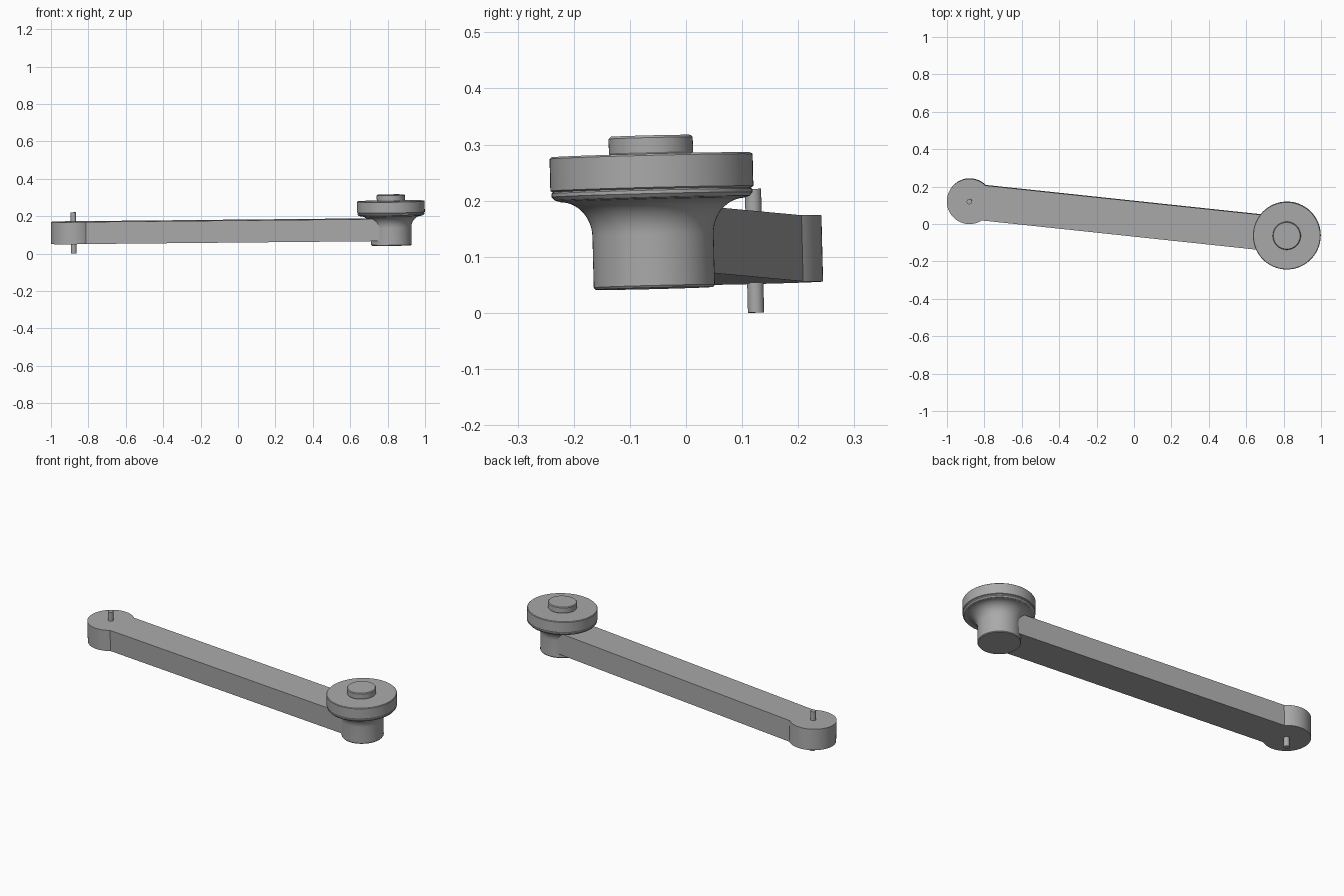
import bpy, bmesh, math
from mathutils import Matrix, Vector

cube = bpy.data.objects.get("Cube")
if cube:
    bpy.data.objects.remove(cube, do_unlink=True)

gray = bpy.data.materials.new("plain gray")
gray.use_nodes = True
color = (0.4, 0.4, 0.4, 1)
gray.diffuse_color = color
gray.node_tree.nodes["Principled BSDF"].inputs["Base Color"].default_value = color

PIVOT = Vector((-0.879, 0.122, 0))
KNOB = Vector((0.819, -0.058, 0))
ARM_LOW, ARM_HIGH = 0.053, 0.171

# The whole crank leans slightly about its pivot
centre = Matrix.Translation(PIVOT + Vector((0, 0, 0.11)))
lean = centre @ Matrix.Rotation(0.025, 4, 'X') @ Matrix.Rotation(-0.0125, 4, 'Y') @ centre.inverted()


def finish(name, bm):
    bmesh.ops.remove_doubles(bm, verts=bm.verts, dist=1e-5)
    bmesh.ops.recalc_face_normals(bm, faces=bm.faces)
    bm.transform(lean)
    mesh = bpy.data.meshes.new(name)
    bm.to_mesh(mesh)
    bm.free()
    mesh.materials.append(gray)
    obj = bpy.data.objects.new(name, mesh)
    bpy.context.collection.objects.link(obj)
    bpy.ops.object.select_all(action='DESELECT')
    obj.select_set(True)
    bpy.context.view_layer.objects.active = obj
    bpy.ops.object.shade_smooth_by_angle(angle=math.radians(30))
    return obj


def lathe(name, at, profile, steps=64):
    """Spin (radius, height) points, closed on the axis, around a vertical line."""
    bm = bmesh.new()
    points = [(0, profile[0][1])] + profile + [(0, profile[-1][1])]
    verts = [bm.verts.new(at + Vector((r, 0, z))) for r, z in points]
    edges = [bm.edges.new(pair) for pair in zip(verts, verts[1:])]
    bmesh.ops.spin(bm, geom=verts + edges, cent=at, axis=(0, 0, 1),
                   angle=math.tau, steps=steps, use_merge=True)
    return finish(name, bm)


# Straight arm between the pivot and the hub
bm = bmesh.new()
span = KNOB - PIVOT
side = Vector((-span.y, span.x, 0)).normalized() * 0.094
base = [bm.verts.new(p + s + Vector((0, 0, ARM_LOW)))
        for p, s in ((PIVOT, -side), (KNOB, -side), (KNOB, side), (PIVOT, side))]
face = bm.faces.new(base)
top = bmesh.ops.extrude_face_region(bm, geom=[face])["geom"]
bmesh.ops.translate(bm, vec=(0, 0, ARM_HIGH - ARM_LOW),
                    verts=[g for g in top if isinstance(g, bmesh.types.BMVert)])
finish("arm", bm)

# Round boss with the pivot pin through it
lathe("pivot_boss", PIVOT, [(0.121, ARM_LOW), (0.121, ARM_HIGH)])
lathe("pivot_pin", PIVOT, [(0.0145, 0.0005), (0.0145, 0.221)], 32)

# Hub with a concave quarter-ellipse flare under the disc
flare = [(0.166 - 0.058 * math.cos(t), 0.122 + 0.063 * math.sin(t))
         for t in (math.pi / 2 * i / 12 for i in range(13))]
lathe("hub", KNOB, [(0.105, 0.027), (0.108, 0.031)] + flare + [(0.166, 0.195)])

# Disc with a thin rim and groove below, and a raised centre button
lathe("disc_rim", KNOB, [(0.164, 0.185), (0.174, 0.188), (0.179, 0.194),
                         (0.179, 0.2), (0.176, 0.203)])
lathe("disc", KNOB, [(0.176, 0.202), (0.181, 0.205), (0.181, 0.262), (0.178, 0.265)])
lathe("centre_button", KNOB, [(0.072, 0.264), (0.075, 0.269),
                              (0.075, 0.295), (0.071, 0.299)])
